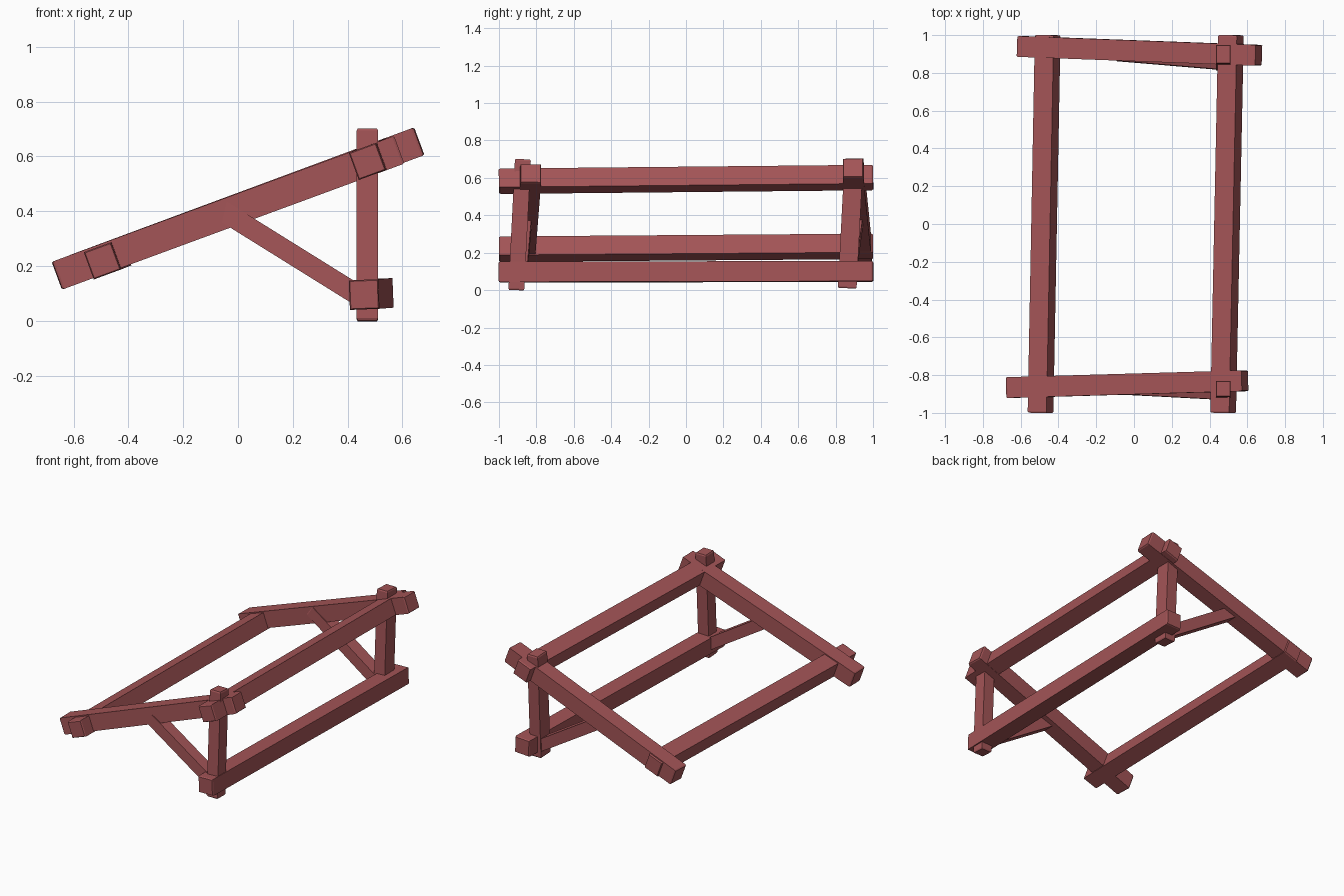
import bpy, bmesh
from mathutils import Vector, Matrix

if "Cube" in bpy.data.objects:
    bpy.data.objects.remove(bpy.data.objects["Cube"], do_unlink=True)

# Single red-brown timber colour
COLOUR = (0.37, 0.09, 0.095, 1)
timber = bpy.data.materials.new("red_timber")
timber.use_nodes = True
timber.diffuse_color = COLOUR
bsdf = timber.node_tree.nodes["Principled BSDF"]
bsdf.inputs["Base Color"].default_value = COLOUR
bsdf.inputs["Roughness"].default_value = 0.8


def beam(name, start, end, width, height, up, trim=0.008):
    """Squared timber between two points, with slightly chamfered ends."""
    start, end = Vector(start), Vector(end)
    along = (end - start).normalized()
    side = Vector(up).cross(along).normalized()
    top = along.cross(side)
    bm = bmesh.new()
    rings = []
    length = (end - start).length
    for dist, inset in ((0, trim / 2), (trim, 0), (length - trim, 0), (length, trim / 2)):
        centre = start + along * dist
        w, h = width / 2 - inset, height / 2 - inset
        rings.append([bm.verts.new(centre + side * w * a + top * h * b)
                      for a, b in ((-1, -1), (1, -1), (1, 1), (-1, 1))])
    for low, high in zip(rings, rings[1:]):
        for i in range(4):
            j = (i + 1) % 4
            bm.faces.new((low[i], low[j], high[j], high[i]))
    bm.faces.new(rings[0][::-1])
    bm.faces.new(rings[-1])
    bmesh.ops.recalc_face_normals(bm, faces=bm.faces)
    mesh = bpy.data.meshes.new(name)
    bm.to_mesh(mesh)
    bm.free()
    mesh.materials.append(timber)
    obj = bpy.data.objects.new(name, mesh)
    bpy.context.collection.objects.link(obj)
    return obj


TILT = (-0.345, 0, 0.94)   # upward normal of the sloping frame

# Sloping side rails
beam("front_rail", (-0.66, -0.866, 0.165), (0.587, -0.83, 0.624), 0.11, 0.108, TILT)
beam("back_rail", (-0.602, 0.94, 0.187), (0.66, 0.893, 0.655), 0.11, 0.108, TILT)

# Long crossbeams
beam("upper_crossbeam", (0.472, -1, 0.582), (0.513, 1, 0.602), 0.106, 0.106, TILT)
beam("lower_crossbeam", (-0.495, -1, 0.219), (-0.457, 1, 0.234), 0.106, 0.106, TILT)
beam("ground_crossbeam", (0.46, -1, 0.096), (0.512, 1, 0.1), 0.108, 0.108, (-0.04, 0, 1))

# Upright posts, leaning slightly toward the rails
beam("front_post", (0.472, -0.907, 0), (0.472, -0.872, 0.70), 0.078, 0.085, (0, 1, 0))
beam("back_post", (0.472, 0.862, 0.01), (0.472, 0.898, 0.70), 0.078, 0.1, (0, 1, 0))

# Diagonal braces from the post feet to the rails
beam("front_brace", (-0.075, -0.862, 0.413), (0.46, -0.89, 0.08), 0.08, 0.074, (0.53, 0, 0.85))
beam("back_brace", (-0.075, 0.907, 0.413), (0.46, 0.862, 0.08), 0.09, 0.074, (0.53, 0, 0.85))
